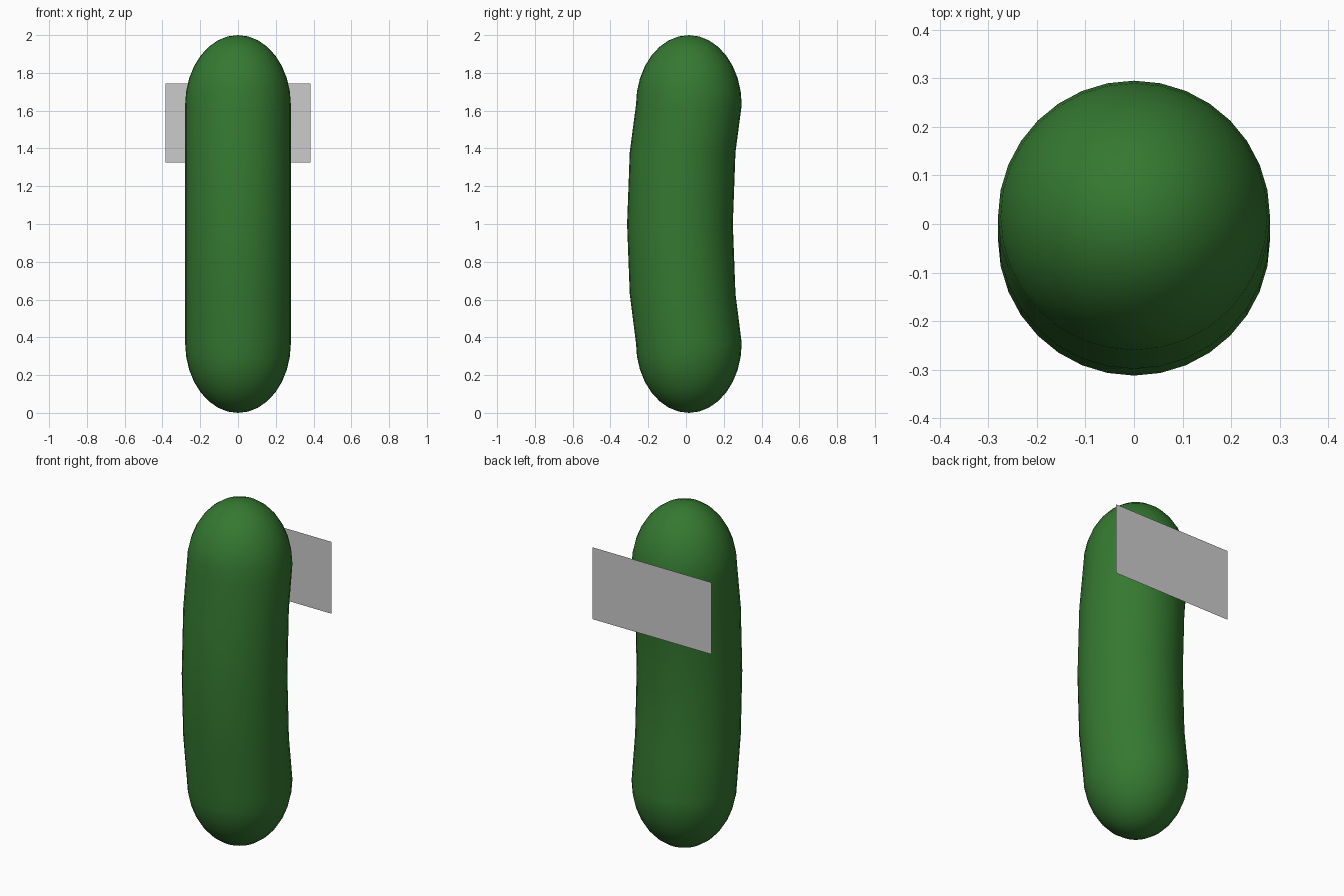
import bpy, bmesh, math

if "Cube" in bpy.data.objects:
    bpy.data.objects.remove(bpy.data.objects["Cube"])

SEG, R, CAP = 32, 0.28, 0.37          # sides, radius, cap height
CAP_STEPS = 8

# spine of the bent body: (z, centre y)
spine = [(0.37, 0.015), (0.63, -0.018), (1.0, -0.032), (1.38, -0.018), (1.63, 0.015)]


def cap_rings(z0, y0, sign):
    """Rings of a half ellipsoid going outwards, without the pole."""
    angles = [i * math.pi / 2 / CAP_STEPS for i in range(1, CAP_STEPS)]
    return [(z0 + sign * CAP * math.sin(a), y0, R * math.cos(a)) for a in angles]


# body: bottom cap, bent tube and top cap lofted together
rings = cap_rings(*spine[0], -1)[::-1]
rings += [(z, y, R) for z, y in spine]
rings += cap_rings(*spine[-1], 1)

bm = bmesh.new()
loops = []
for z, y, r in rings:
    loops.append([bm.verts.new((r * math.cos(2 * math.pi * i / SEG),
                                y + r * math.sin(2 * math.pi * i / SEG), z))
                  for i in range(SEG)])
bottom = bm.verts.new((0, spine[0][1], 0))
top = bm.verts.new((0, spine[-1][1], 2))
for i in range(SEG):
    j = (i + 1) % SEG
    for a, b in zip(loops, loops[1:]):
        bm.faces.new((a[i], a[j], b[j], b[i]))
    bm.faces.new((bottom, loops[0][j], loops[0][i]))
    bm.faces.new((top, loops[-1][i], loops[-1][j]))
for f in bm.faces:
    f.smooth = True
mesh = bpy.data.meshes.new("body")
bm.to_mesh(mesh)
bm.free()
body = bpy.data.objects.new("body", mesh)
bpy.context.collection.objects.link(body)

green = bpy.data.materials.new("green")
green.diffuse_color = (0.035, 0.19, 0.03, 1)
green.use_nodes = True
green.node_tree.nodes["Principled BSDF"].inputs["Base Color"].default_value = green.diffuse_color
mesh.materials.append(green)

# flat panel behind the upper body
bpy.ops.mesh.primitive_plane_add(size=1, location=(0, 0.312, 1.535),
                                 rotation=(-math.pi / 2, 0, 0))
panel = bpy.context.object
panel.name = "back_panel"
panel.scale = (0.77, 0.42, 1)
bpy.ops.object.transform_apply(location=False, rotation=True, scale=True)
